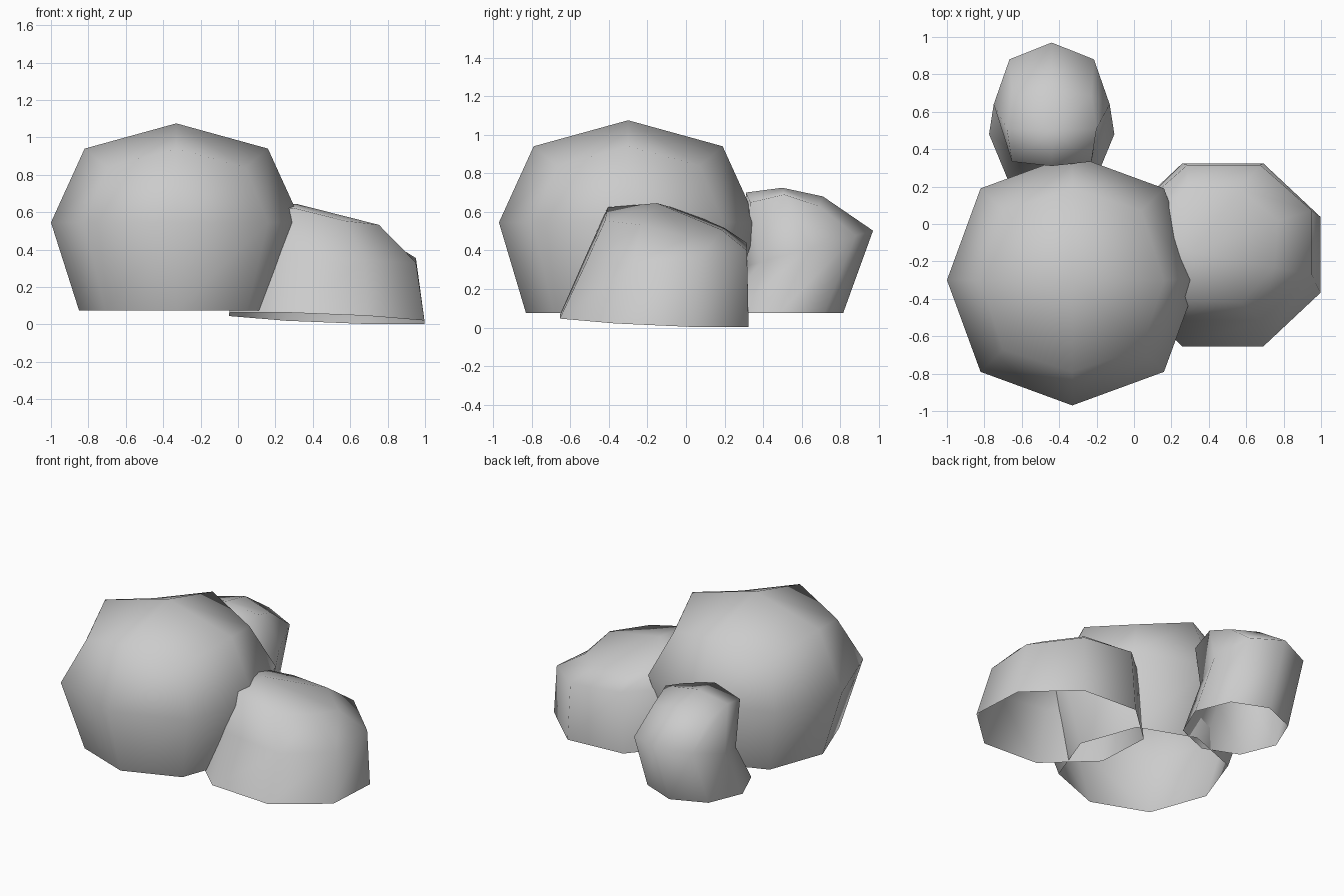
import bpy
import bmesh
from math import cos, sin, pi

cube = bpy.data.objects.get("Cube")
if cube:
    bpy.data.objects.remove(cube, do_unlink=True)

# Single stone colour
stone = bpy.data.materials.new("stone_grey")
stone.use_nodes = True
grey = (0.6, 0.6, 0.6, 1)
stone.diffuse_color = grey
stone.node_tree.nodes["Principled BSDF"].inputs["Base Color"].default_value = grey


def ring(bm, turn, centre, rx, ry, diag=1.0, drop=0.0, tilt=(0, 0)):
    """Eight-point tilted ring; odd points are corners, scaled by diag and lowered by drop."""
    cx, cy, cz = centre
    points = []
    for i in range(8):
        a = turn + i * pi / 4
        k = diag if i % 2 else 1.0
        dx, dy = rx * k * cos(a), ry * k * sin(a)
        z = cz + tilt[0] * dx + tilt[1] * dy - (drop if i % 2 else 0)
        points.append(bm.verts.new((cx + dx, cy + dy, z)))
    return points


def boulder(name, apex, turn, rings):
    """Open-bottomed dome: two bands of quads and a four-quad cap."""
    bm = bmesh.new()
    loops = [ring(bm, turn, **r) for r in rings]
    for low, high in zip(loops, loops[1:]):
        for i in range(8):
            j = (i + 1) % 8
            bm.faces.new((low[i], low[j], high[j], high[i]))
    tip, top = bm.verts.new(apex), loops[-1]
    for i in range(0, 8, 2):
        bm.faces.new((tip, top[i], top[i + 1], top[(i + 2) % 8]))
    for f in bm.faces:
        f.smooth = True
    mesh = bpy.data.meshes.new(name)
    bm.to_mesh(mesh)
    bm.free()
    mesh.materials.append(stone)
    obj = bpy.data.objects.new(name, mesh)
    bpy.context.collection.objects.link(obj)


# Large round boulder
boulder("large_boulder", (-0.33, -0.3, 1.075), 0, [
    dict(centre=(-0.33, -0.3, 0.075), rx=0.52, ry=0.53, diag=1.03),
    dict(centre=(-0.33, -0.3, 0.545), rx=0.67, ry=0.67, diag=1.035),
    dict(centre=(-0.33, -0.3, 0.94), rx=0.49, ry=0.49, diag=1.07, drop=0.1),
])

# Low boulder on the left, sloping away from the large one
boulder("left_boulder", (0.31, -0.15, 0.645), -pi / 8, [
    dict(centre=(0.475, -0.165, 0.033), rx=0.565, ry=0.53, tilt=(-0.04, -0.045)),
    dict(centre=(0.48, -0.1, 0.39), rx=0.51, ry=0.45, tilt=(-0.1, 0.07)),
    dict(centre=(0.43, -0.11, 0.565), rx=0.35, ry=0.32, diag=1.05, drop=0.03,
         tilt=(-0.15, -0.13)),
])

# Small boulder at the back, leaning backwards
boulder("back_boulder", (-0.44, 0.5, 0.725), 0, [
    dict(centre=(-0.44, 0.48, 0.075), rx=0.335, ry=0.335),
    dict(centre=(-0.44, 0.64, 0.41), rx=0.31, ry=0.33, diag=1.03, tilt=(0, 0.28)),
    dict(centre=(-0.44, 0.51, 0.69), rx=0.24, ry=0.2, diag=1.25, drop=0.05,
         tilt=(0, -0.05)),
])
